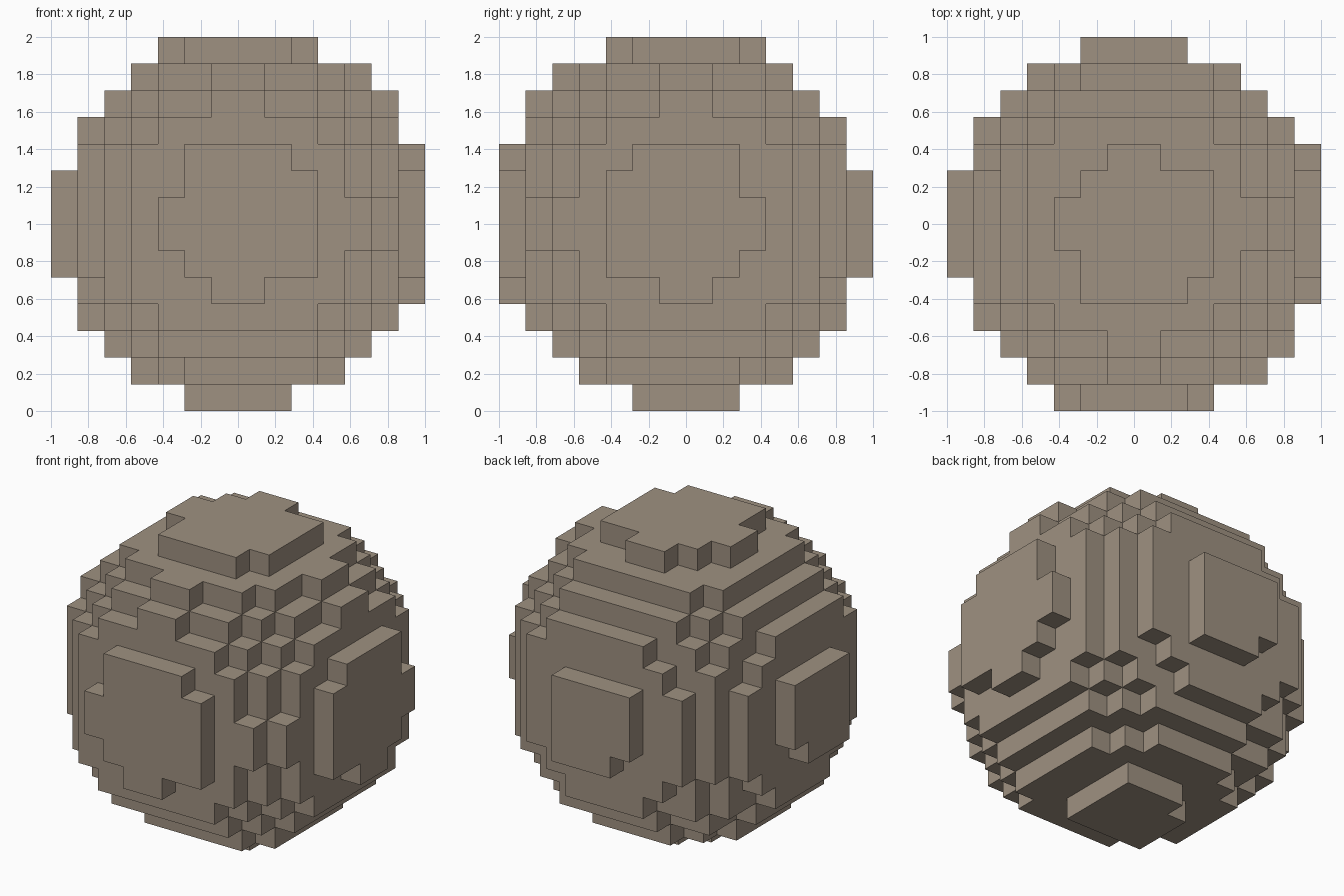
import bpy
import bmesh
from itertools import product
from mathutils import Vector

if "Cube" in bpy.data.objects:
    bpy.data.objects.remove(bpy.data.objects["Cube"], do_unlink=True)

COUNT = 14                # blocks along each axis
SIZE = 2 / COUNT          # edge of one block
RADIUS = COUNT / 2        # ball radius in blocks
OFFSET = 1 / 7            # ball centre shift in blocks, toward left, front and top
CENTRE = Vector((RADIUS + OFFSET, RADIUS - OFFSET, RADIUS + OFFSET))


def filled(cell):
    """A block is solid when its middle lies in the ball."""
    middle = Vector(cell) + Vector((0.5, 0.5, 0.5))
    return all(0 <= c < COUNT for c in cell) and (middle - CENTRE).length < RADIUS


def flat_material(name, colour):
    mat = bpy.data.materials.new(name)
    mat.use_nodes = True
    mat.diffuse_color = colour
    bsdf = mat.node_tree.nodes["Principled BSDF"]
    bsdf.inputs["Base Color"].default_value = colour
    bsdf.inputs["Roughness"].default_value = 0.9
    return mat


# Stepped ball: only the exposed side of each block becomes a face
bm = bmesh.new()
corners = {}


def corner(point):
    key = tuple(round(c) for c in point)
    if key not in corners:
        x, y, z = key
        corners[key] = bm.verts.new((x * SIZE - 1, y * SIZE - 1, z * SIZE))
    return corners[key]


for cell in product(range(COUNT), repeat=3):
    if not filled(cell):
        continue
    for axis, side in product(range(3), (-1, 1)):
        normal = Vector((0, 0, 0))
        normal[axis] = side
        if filled([int(c + n) for c, n in zip(cell, normal)]):
            continue
        u = Vector((0, 0, 0))
        u[(axis + 1) % 3] = 1
        v = normal.cross(u)
        middle = Vector(cell) + Vector((0.5, 0.5, 0.5)) + normal / 2
        ring = [(-1, -1), (1, -1), (1, 1), (-1, 1)]
        bm.faces.new([corner(middle + u * a / 2 + v * b / 2) for a, b in ring])

mesh = bpy.data.meshes.new("stepped_ball")
bm.to_mesh(mesh)
bm.free()
mesh.materials.append(flat_material("stone_brown", (0.345, 0.283, 0.22, 1)))
ball = bpy.data.objects.new("stepped_ball", mesh)
bpy.context.collection.objects.link(ball)
